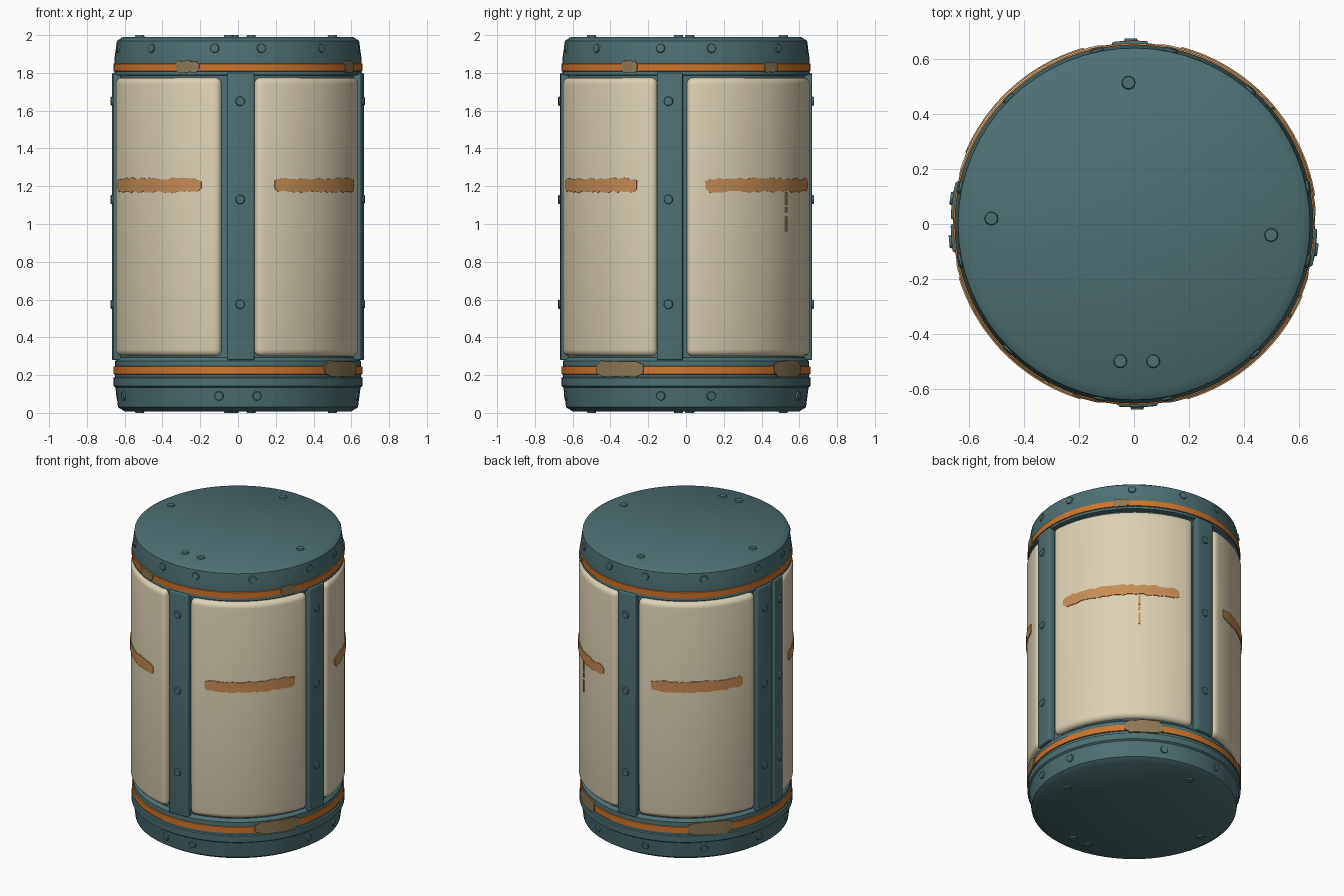
import bpy, bmesh, math, random
from mathutils import Vector

random.seed(4)
old = bpy.data.objects.get("Cube")
if old:
    bpy.data.objects.remove(old, do_unlink=True)


def material(name, r, g, b):
    m = bpy.data.materials.new(name)
    m.use_nodes = True
    m.diffuse_color = (r, g, b, 1)
    bsdf = m.node_tree.nodes["Principled BSDF"]
    bsdf.inputs["Base Color"].default_value = (r, g, b, 1)
    bsdf.inputs["Roughness"].default_value = 0.7
    return m


TEAL = material("teal_metal", 0.076, 0.16, 0.17)
CREAM = material("cream_panel", 0.72, 0.64, 0.46)
ORANGE = material("orange_band", 0.62, 0.18, 0.025)
STREAK = material("rust_streak", 0.57, 0.27, 0.09)
GRIME = material("olive_grime", 0.27, 0.19, 0.095)


def polar(angle, radius, z):
    a = math.radians(angle)
    return Vector((radius * math.cos(a), radius * math.sin(a), z))


def finish(name, bm, *mats, modifiers=()):
    """Turn a bmesh into a shaded object, applying the given modifiers."""
    mesh = bpy.data.meshes.new(name)
    bm.to_mesh(mesh)
    bm.free()
    obj = bpy.data.objects.new(name, mesh)
    bpy.context.collection.objects.link(obj)
    for m in mats:
        mesh.materials.append(m)
    bpy.ops.object.select_all(action="DESELECT")
    obj.select_set(True)
    bpy.context.view_layer.objects.active = obj
    for kind, settings in modifiers:
        mod = obj.modifiers.new(kind.title(), kind)
        for key, value in settings.items():
            setattr(mod, key, value)
        bpy.ops.object.modifier_apply(modifier=mod.name)
    bpy.ops.object.shade_smooth_by_angle(angle=math.radians(35))
    return obj


def curved_slab(name, mat, a0, a1, z0, z1, radius, depth, cols, bevel=0, ragged=0, ends=1):
    """Slab bent round the drum; ragged edges and narrowed ends for paint marks."""
    bm = bmesh.new()
    columns = []
    middle, half = (z0 + z1) / 2, (z1 - z0) / 2
    for i in range(cols + 1):
        angle = a0 + (a1 - a0) * i / cols
        size = half * (ends if i in (0, cols) else 1)
        low = middle - size + random.uniform(-ragged, ragged)
        high = middle + size + random.uniform(-ragged, ragged)
        columns.append([bm.verts.new(polar(angle, radius, z)) for z in (low, high)])
    for left, right in zip(columns, columns[1:]):
        bm.faces.new((left[0], right[0], right[1], left[1]))
    mods = [("SOLIDIFY", dict(thickness=depth, offset=-1))]
    if bevel:
        mods.append(("BEVEL", dict(width=bevel, segments=4, limit_method="ANGLE",
                                   angle_limit=math.radians(40))))
    return finish(name, bm, mat, modifiers=mods)


# Drum frame: one lathed profile with both caps, lips and coloured bands
profile = [(0, 0.008), (0.6, 0.008), (0.635, 0.03), (0.649, 0.135), (0.66, 0.143),
           (0.66, 0.185), (0.652, 0.19), (0.652, 0.203), (0.658, 0.205), (0.658, 0.245),
           (0.652, 0.247), (0.65, 0.275), (0.63, 0.292), (0.63, 1.785), (0.657, 1.79),
           (0.654, 1.808), (0.659, 1.81), (0.659, 1.848), (0.654, 1.85), (0.654, 1.875),
           (0.641, 1.97), (0.608, 1.991), (0, 1.991)]
bm = bmesh.new()
verts = [bm.verts.new((r, 0, z)) for r, z in profile]
edges = [bm.edges.new(pair) for pair in zip(verts, verts[1:])]
bmesh.ops.spin(bm, geom=verts + edges, cent=(0, 0, 0), axis=(0, 0, 1),
               angle=math.tau, steps=64, use_merge=True)
bmesh.ops.remove_doubles(bm, verts=bm.verts, dist=0.0001)
bmesh.ops.recalc_face_normals(bm, faces=bm.faces)
for f in bm.faces:
    z = f.calc_center_median().z
    f.material_index = int(0.204 < z < 0.246 or 1.809 < z < 1.849)
finish("drum_frame", bm, TEAL, ORANGE)

# Cream side panels with a painted streak across each
panels = {"front_left": (-82, -14, -73, -23), "back_left": (0.5, 84, 9, 75),
          "back_right": (98, 166, 106, 157), "front_right": (190, 262, 197, 253)}
for name, (a0, a1, s0, s1) in panels.items():
    curved_slab(name + "_panel", CREAM, a0, a1, 0.3, 1.775, 0.664, 0.09, 15, bevel=0.035)
    curved_slab(name + "_streak", STREAK, s0, s1, 1.17, 1.24, 0.668, 0.006, 30,
                ragged=0.006, ends=0.6)

# Thin drips below the back left streak
for z0, z1 in ((1.1, 1.17), (1.06, 1.09), (0.96, 1.04)):
    curved_slab("streak_drip", STREAK, 52.3, 53.4, z0, z1, 0.668, 0.006, 2)

# Upright rails between the panels; the right side has a pair
rails = {"front": (-95, -82.5, -89), "left": (-13.5, -1.5, -8), "back": (85.5, 97, 91),
         "right_rear": (166.5, 178.5, 172), "right_front": (180, 189, 185.5)}
for name, (a0, a1, _) in rails.items():
    curved_slab(name + "_rail", TEAL, a0, a1, 0.28, 1.8, 0.668, 0.07, 4, bevel=0.008)

# Grime patches over the bands
patches = [(-46, -20, 0.19, 0.275), (45, 66, 0.19, 0.275), (126, 151, 0.19, 0.275),
           (240, 252, 1.803, 1.862), (-31, -23, 1.803, 1.862), (39, 47, 1.803, 1.855)]
for a0, a1, z0, z1 in patches:
    curved_slab("grime_patch", GRIME, a0, a1, z0, z1, 0.664, 0.009, 7,
                ragged=0.004, ends=0.5)

# Rivets: low flat domes pointing outwards
spots = []
for _, _, angle in rails.values():
    for z in (0.575, 1.13, 1.65):
        spots.append((polar(angle, 0.668, z), polar(angle, 1, 0)))
for angle in (-101, -79, -47, -12, 12, 49, 78, 102, 135, 168, 192, 225):
    spots.append((polar(angle, 0.645, 1.93), polar(angle, 1, 0.13)))
for angle in (-99, -81, -12, 12, 67, 102, 135, 170, 200):
    spots.append((polar(angle, 0.642, 0.09), polar(angle, 1, -0.13)))
for x, y in ((-0.02, 0.515), (-0.52, 0.02), (0.5, -0.04), (-0.05, -0.5), (0.07, -0.5)):
    spots.append((Vector((x, y, 1.991)), Vector((0, 0, 1))))
    spots.append((Vector((x, y, 0.008)), Vector((0, 0, -1))))
bm = bmesh.new()
for place, out in spots:
    turn = out.to_track_quat("Z", "Y").to_matrix().to_4x4()
    turn.translation = place
    bmesh.ops.create_cone(bm, cap_ends=True, segments=12, radius1=0.028, radius2=0.022,
                          depth=0.017, matrix=turn)
finish("rivets", bm, TEAL)
